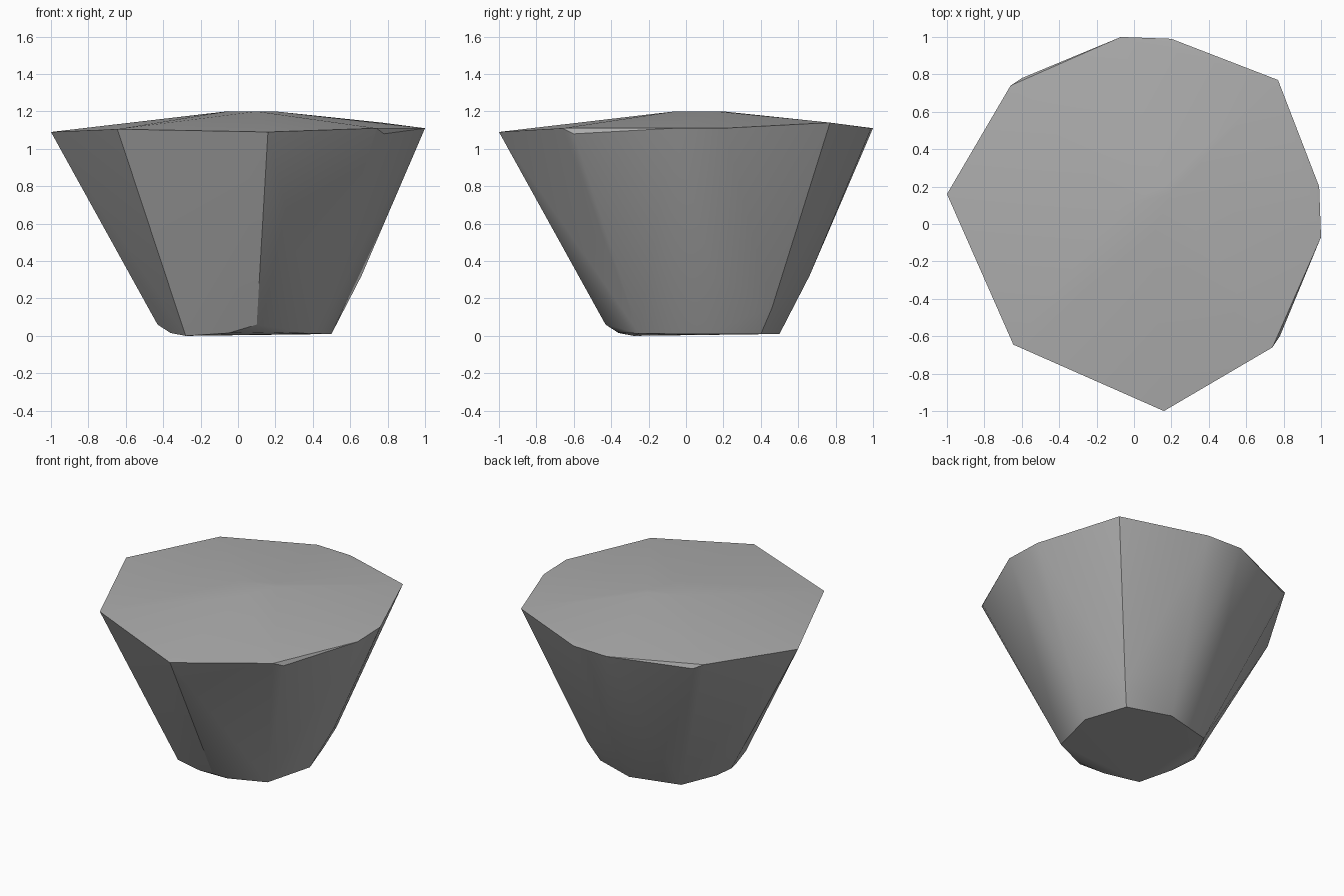
import bpy
import bmesh
import math

cube = bpy.data.objects.get("Cube")
if cube:
    bpy.data.objects.remove(cube, do_unlink=True)

# Plain grey stone material
grey = bpy.data.materials.new("stone_grey")
grey.use_nodes = True
colour = (0.42, 0.42, 0.42, 1)
grey.diffuse_color = colour
grey.node_tree.nodes["Principled BSDF"].inputs["Base Color"].default_value = colour

# The stone is symmetric across the x = y diagonal, so half the corners are listed
crown = [(-.06, .1, 1.2), (.16, .2, 1.2)]
rim = [(-1, .16, 1.09), (-.66, .74, 1.11), (-.6, .78, 1.08),
       (-.07, 1, 1.11), (.2, .99, 1.11)]
waist = [(.15, .66, .32)]
foot = [(.1, .5, .01), (-.25, .41, .012), (-.43, .1, .06),
        (-.365, .17, .02), (-.36, -.05, .015)]
diagonal = [(-.645, -.645, 1.105), (.77, .77, 1.14),
            (.46, .46, .15), (.4, .4, .01), (-.28, -.28, 0)]

half = crown + rim + waist + foot
corners = half + [(y, x, z) for x, y, z in half] + diagonal

# Wrap the corners in a faceted skin
bm = bmesh.new()
for corner in corners:
    bm.verts.new(corner)
hull = bmesh.ops.convex_hull(bm, input=bm.verts[:])
loose = {e for e in hull["geom_interior"] + hull["geom_unused"]
         if isinstance(e, bmesh.types.BMVert)}
bmesh.ops.delete(bm, geom=list(loose), context="VERTS")
bmesh.ops.recalc_face_normals(bm, faces=bm.faces[:])

mesh = bpy.data.meshes.new("tapered_stone")
bm.to_mesh(mesh)
bm.free()
stone = bpy.data.objects.new("tapered_stone", mesh)
bpy.context.collection.objects.link(stone)
mesh.materials.append(grey)

# Soft facets with crisp rim and base edges
bpy.ops.object.select_all(action="DESELECT")
stone.select_set(True)
bpy.context.view_layer.objects.active = stone
bpy.ops.object.shade_smooth_by_angle(angle=math.radians(30))
